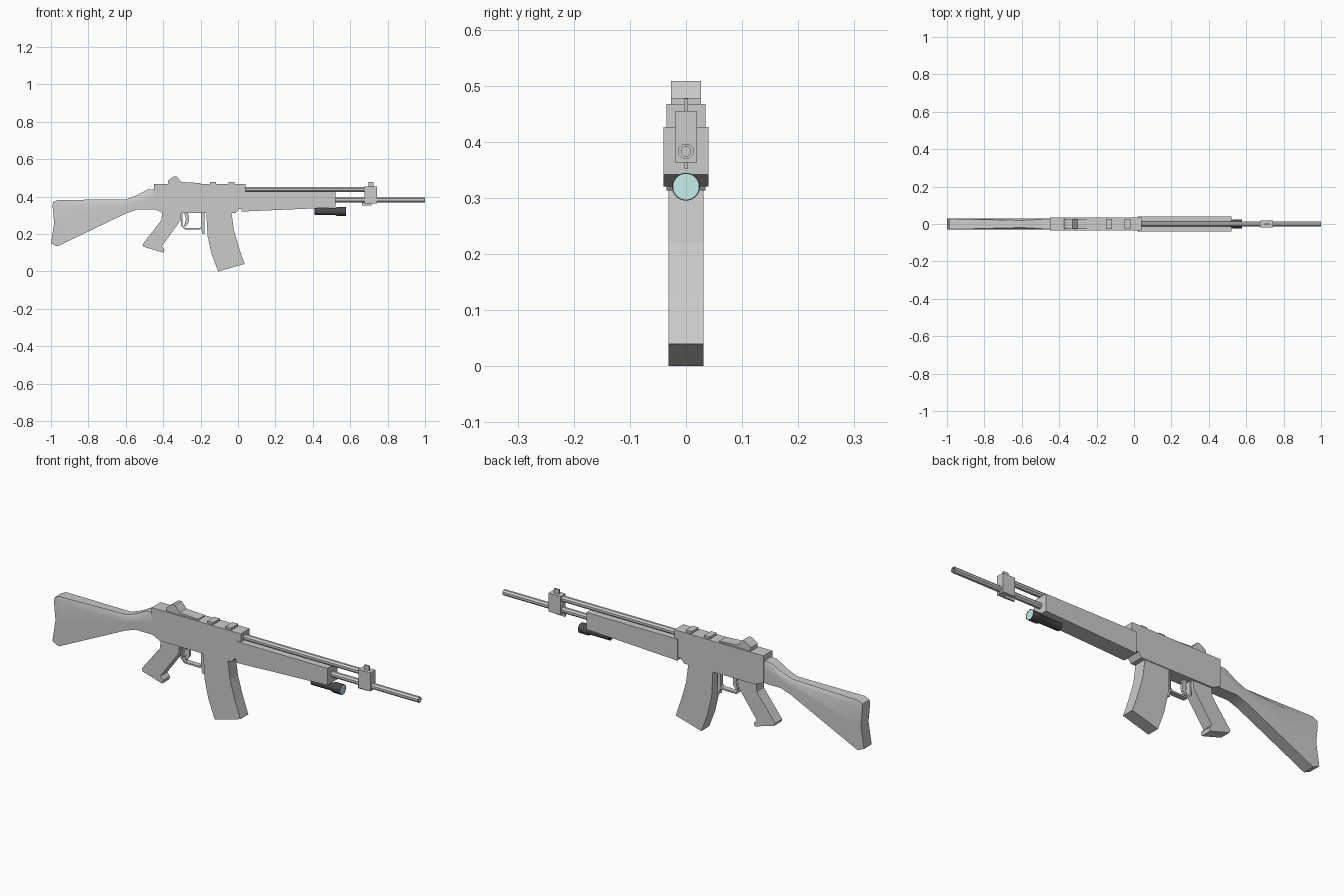
import bpy, bmesh
from math import cos, sin, pi, radians

if "Cube" in bpy.data.objects:
    bpy.data.objects.remove(bpy.data.objects["Cube"])


def finish(name, bm, mat=None, smooth=None):
    bmesh.ops.recalc_face_normals(bm, faces=bm.faces)
    me = bpy.data.meshes.new(name)
    bm.to_mesh(me)
    bm.free()
    ob = bpy.data.objects.new(name, me)
    bpy.context.collection.objects.link(ob)
    if mat:
        me.materials.append(mat)
    if smooth:
        bpy.ops.object.select_all(action='DESELECT')
        ob.select_set(True)
        bpy.context.view_layer.objects.active = ob
        bpy.ops.object.shade_smooth_by_angle(angle=radians(smooth))
    return ob


def loft(name, rings, mat=None, smooth=None):
    """Skin equal-length rings of points and cap both ends."""
    bm = bmesh.new()
    vs = [[bm.verts.new(p) for p in r] for r in rings]
    n = len(vs[0])
    for a, b in zip(vs, vs[1:]):
        for i in range(n):
            j = (i + 1) % n
            bm.faces.new((a[i], a[j], b[j], b[i]))
    bm.faces.new(vs[0])
    bm.faces.new(vs[-1])
    return finish(name, bm, mat, smooth)


def plate(name, pts, w):
    """Side profile in x,z given half width w."""
    return loft(name, [[(x, y, z) for x, z in pts] for y in (-w, w)])


def box(name, x0, x1, z0, z1, w):
    return plate(name, [(x0, z0), (x1, z0), (x1, z1), (x0, z1)], w)


def lathe(name, prof, z, n, mat=None, smooth=None):
    """Rings of (x, radius) around an axis along x at height z."""
    ang = [2 * pi * (i + .5) / n for i in range(n)]
    return loft(name, [[(x, r * cos(a), z + r * sin(a)) for a in ang]
                       for x, r in prof], mat, smooth)


def material(name, col):
    m = bpy.data.materials.new(name)
    m.diffuse_color = col
    m.use_nodes = True
    m.node_tree.nodes["Principled BSDF"].inputs["Base Color"].default_value = m.diffuse_color
    return m


dark = material("dark_metal", (.07, .07, .075, 1))
glass = material("lens_glass", (.55, .85, .84, 1))

# Receiver
plate("receiver", [(-.45, .335), (-.405, .313), (-.012, .313), (.005, .335),
                   (.04, .335), (.04, .467), (-.45, .467)], .035)
for i, x in enumerate((-.15, -.05)):
    box(f"top_rib_{i + 1}", x, x + .032, .46, .478, .027)
plate("rear_sight", [(-.375, .46), (-.375, .485), (-.352, .503), (-.342, .508),
                     (-.328, .508), (-.302, .478), (-.2, .472), (-.2, .46)], .027)

# Stock: lofted sections, top narrower than the sides
stock = []
for xt, zt, xb, zb, wt, wm, wb, bow in (
        (-.99, .37, -1.0, .15, .028, .03, .03, .012),
        (-.965, .382, -.965, .134, .028, .03, .03, 0),
        (-.60, .385, -.60, .31, .019, .029, .03, 0),
        (-.543, .406, -.543, .33, .022, .03, .03, 0),
        (-.484, .438, -.484, .33, .026, .03, .03, 0),
        (-.44, .440, -.44, .33, .027, .03, .03, 0)):
    half = [(wb, 0, 0), (wm, .5, bow), (wm, .88, 0), (wt, 1, 0)]
    ring = [(xb + (xt - xb) * t + b, s * w, zb + (zt - zb) * t)
            for s, pts in ((1, half), (-1, half[::-1])) for w, t, b in pts]
    stock.append(ring)
loft("stock", stock, smooth=35)

# Handguard, barrel and gas tube
plate("handguard", [(.02, .32), (.52, .342), (.52, .426), (.02, .426)], .04)
lathe("barrel", [(.45, .0145), (1, .0145), (1, .009), (.96, .009)], .383, 8)
lathe("gas_tube", [(.03, .0145), (.69, .0145)], .438, 8)

# Front sight
box("front_sight_block", .676, .742, .363, .455, .02)
box("front_sight_post", .697, .724, .45, .477, .004)
box("front_sight_fin", .663, .714, .352, .375, .004)

# Magazine: curved box
mag = [(-.17, .325), (-.163, .19), (-.14, .09), (-.106, 0),
       (.035, .04), (.004, .13), (-.022, .22), (-.036, .325)]
loft("magazine", [[(a[0], -.031, a[1]), (a[0], .031, a[1]),
                   (b[0], .031, b[1]), (b[0], -.031, b[1])]
                  for a, b in zip(mag[:4], mag[:3:-1])])
plate("magazine_catch", [(-.197, .32), (-.18, .32), (-.18, .2),
                         (-.19, .2), (-.197, .24)], .01)

# Pistol grip
plate("grip", [(-.405, .32), (-.41, .273), (-.51, .145), (-.505, .132),
               (-.398, .1), (-.393, .117), (-.408, .134), (-.307, .273),
               (-.302, .32)], .028)

# Trigger guard and trigger
plate("trigger_guard", [(-.306, .32), (-.306, .245), (-.286, .225), (-.2, .225),
                        (-.187, .24), (-.187, .32), (-.195, .32), (-.195, .243),
                        (-.203, .233), (-.283, .233), (-.298, .248),
                        (-.298, .32)], .013)
plate("trigger", [(-.29, .32), (-.278, .28), (-.288, .243), (-.28, .24),
                  (-.264, .26), (-.262, .285), (-.268, .32)], .006)

# Flashlight under the handguard
lathe("flashlight", [(.41, .016), (.413, .019), (.52, .019), (.53, .025),
                     (.577, .025), (.577, .023), (.573, .023)],
      .32, 20, dark, 35)
lathe("flashlight_lens", [(.57, .0232), (.576, .0232)], .32, 20, glass)
